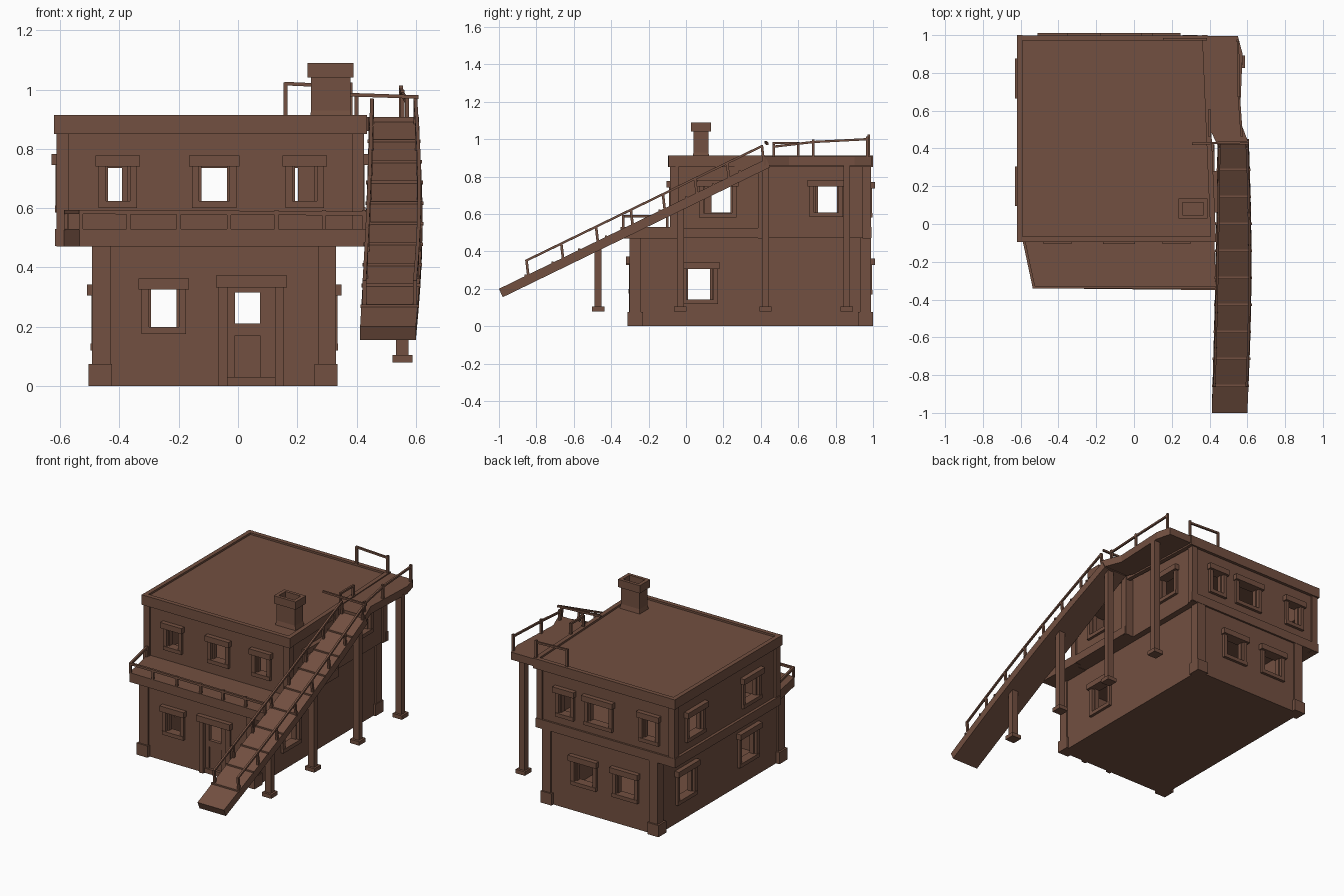
import bpy, bmesh, math
from mathutils import Vector, Matrix

if "Cube" in bpy.data.objects:
    bpy.data.objects.remove(bpy.data.objects["Cube"])

brown = bpy.data.materials.new("weathered_brown")
brown.diffuse_color = (0.17, 0.08, 0.052, 1)
brown.use_nodes = True
brown.node_tree.nodes["Principled BSDF"].inputs["Base Color"].default_value = brown.diffuse_color


def finish(name, bm):
    bmesh.ops.recalc_face_normals(bm, faces=bm.faces)
    me = bpy.data.meshes.new(name)
    bm.to_mesh(me)
    bm.free()
    me.materials.append(brown)
    ob = bpy.data.objects.new(name, me)
    bpy.context.collection.objects.link(ob)
    return ob


def box(bm, x0, x1, y0, y1, z0, z1):
    m = Matrix.Translation(((x0 + x1) / 2, (y0 + y1) / 2, (z0 + z1) / 2))
    bmesh.ops.create_cube(bm, size=1, matrix=m @ Matrix.Diagonal((x1 - x0, y1 - y0, z1 - z0, 1)))


def beam(bm, p, q, w=0.014):
    p, q = Vector(p), Vector(q)
    d = q - p
    rot = d.to_track_quat('Z', 'Y').to_matrix().to_4x4()
    bmesh.ops.create_cube(bm, size=1, matrix=Matrix.Translation((p + q) / 2) @ rot
                          @ Matrix.Diagonal((w, w, d.length + w * 0.6, 1)))


def prism(bm, pts, z0, z1):
    lo = [bm.verts.new((x, y, z0)) for x, y in pts]
    hi = [bm.verts.new((x, y, z1)) for x, y in pts]
    bm.faces.new(lo[::-1])
    bm.faces.new(hi)
    for i in range(len(pts)):
        j = (i + 1) % len(pts)
        bm.faces.new((lo[i], lo[j], hi[j], hi[i]))


def wall_box(bm, side, plane, u0, u1, d0, d1, z0, z1):
    """Box on a wall: u runs along the wall, d is distance outward from it."""
    s = -1 if side in ("front", "left") else 1
    a, b = sorted((plane + s * d0, plane + s * d1))
    if side in ("front", "back"):
        box(bm, u0, u1, a, b, z0, z1)
    else:
        box(bm, a, b, u0, u1, z0, z1)


def window(cut, frame, side, plane, u, w, z0, z1):
    h, t = w / 2, 0.024
    wall_box(cut, side, plane, u - h + t, u + h - t, -0.12, 0.05, z0 + t, z1 - t)
    for s in (-1, 1):
        a, b = sorted((u + s * h, u + s * (h - t)))
        wall_box(frame, side, plane, a, b, -0.03, 0.015, z0, z1)
        a, b = sorted((u + s * (h - t), u + s * (h - t - 0.008)))
        wall_box(frame, side, plane, a, b, -0.035, -0.005, z0 + t, z1 - t)
    wall_box(frame, side, plane, u - h, u + h, -0.03, 0.018, z0, z0 + t)
    wall_box(frame, side, plane, u - h - 0.01, u + h + 0.01, -0.03, 0.03, z1 - t, z1 + 0.012)


def carve(wall, cut, name):
    cutter = finish(name, cut)
    cutter.hide_render = True
    mod = wall.modifiers.new("openings", 'BOOLEAN')
    mod.operation, mod.solver, mod.object, mod.use_self = 'DIFFERENCE', 'EXACT', cutter, True
    bpy.context.view_layer.objects.active = wall
    bpy.ops.object.modifier_apply(modifier=mod.name)
    bpy.data.objects.remove(cutter, do_unlink=True)


# Ground floor walls with openings
bm, cut, fr = bmesh.new(), bmesh.new(), bmesh.new()
box(bm, -0.48, 0.32, -0.29, 0.98, 0, 0.475)
lower = finish("ground_floor_walls", bm)
box(cut, -0.44, 0.28, -0.25, 0.94, 0.02, 0.45)
window(cut, fr, "front", -0.29, -0.25, 0.15, 0.175, 0.35)
for u in (-0.26, 0.035):
    window(cut, fr, "back", 0.98, u, 0.18, 0.17, 0.35)
for u in (0.06, 0.69):
    window(cut, fr, "left", -0.48, u, 0.2, 0.12, 0.33)
window(cut, fr, "right", 0.32, 0.075, 0.19, 0.12, 0.33)
wall_box(cut, "front", -0.29, -0.04, 0.13, -0.1, 0.05, 0.03, 0.335)
carve(lower, cut, "ground_floor_cutter")
finish("ground_floor_window_frames", fr)

# Front door: surround, lintel and a leaf with an open upper light
bm = bmesh.new()
for a, b in ((-0.065, -0.035), (0.125, 0.155)):
    wall_box(bm, "front", -0.29, a, b, -0.03, 0.015, 0, 0.34)
wall_box(bm, "front", -0.29, -0.075, 0.165, -0.03, 0.03, 0.333, 0.372)
finish("door_surround", bm)
bm = bmesh.new()
for a, b, z0, z1, d in ((-0.038, -0.01, 0.03, 0.335, -0.01), (0.075, 0.128, 0.03, 0.335, -0.01),
                        (-0.01, 0.075, 0.315, 0.335, -0.012), (-0.01, 0.075, 0.17, 0.21, -0.012),
                        (-0.01, 0.075, 0.03, 0.17, -0.018)):
    wall_box(bm, "front", -0.29, a, b, -0.035, d, z0, z1)
finish("door_leaf", bm)

# Ground floor corner pillars with footings
bm = bmesh.new()
for x0, x1 in ((-0.492, -0.43), (0.27, 0.33)):
    for y0, y1 in ((-0.302, -0.24), (0.93, 0.99)):
        box(bm, x0, x1, y0, y1, 0, 0.475)
        box(bm, x0 - 0.012, x1 + 0.005, y0 - 0.01, y1 + 0.01, 0, 0.075)
finish("corner_pillars", bm)

# Upper floor walls, overhanging left and front right
bm, cut, fr = bmesh.new(), bmesh.new(), bmesh.new()
prism(bm, [(-0.6, -0.075), (0.415, -0.075), (0.41, 0.42), (0.36, 0.42), (0.36, 0.98), (-0.6, 0.98)],
      0.472, 0.9)
upper = finish("upper_floor_walls", bm)
box(cut, -0.56, 0.32, -0.035, 0.94, 0.51, 0.865)
for u in (-0.405, -0.08, 0.225):
    window(cut, fr, "front", -0.075, u, 0.15 if u == -0.08 else 0.13, 0.6, 0.765)
for u, w in ((-0.43, 0.14), (-0.07, 0.2), (0.17, 0.13)):
    window(cut, fr, "back", 0.98, u, w, 0.58, 0.76)
for u in (0.2, 0.77):
    window(cut, fr, "left", -0.6, u, 0.19, 0.585, 0.77)
window(cut, fr, "right", 0.412, 0.17, 0.2, 0.58, 0.77)
window(cut, fr, "right", 0.36, 0.75, 0.18, 0.585, 0.77)
carve(upper, cut, "upper_floor_cutter")
finish("upper_floor_window_frames", fr)

# Upper floor corner posts and base band
bm = bmesh.new()
for x0, x1, y0, y1 in ((-0.612, -0.57, -0.085, -0.04), (0.385, 0.425, -0.085, -0.04),
                       (-0.612, -0.57, 0.945, 0.99), (0.33, 0.37, 0.945, 0.99), (0.385, 0.42, 0.385, 0.425)):
    box(bm, x0, x1, y0, y1, 0.47, 0.9)
box(bm, -0.615, 0.375, 0.97, 0.992, 0.472, 0.53)
box(bm, -0.618, -0.59, -0.085, 0.992, 0.472, 0.53)
box(bm, 0.40, 0.425, -0.085, 0.42, 0.472, 0.525)
finish("upper_floor_trim", bm)

# Roof slab with a raised rim
roof = [(-0.605, -0.08), (0.42, -0.08), (0.375, 0.985), (-0.605, 0.985)]
bm = bmesh.new()
prism(bm, roof, 0.885, 0.902)
finish("roof_slab", bm)
bm = bmesh.new()
for i, (x, y) in enumerate(roof):
    nx, ny = roof[(i + 1) % 4]
    d = Vector((nx - x, ny - y)).normalized()
    n = Vector((-d.y, d.x)) * 0.014
    e = d * 0.015
    prism(bm, [(x - n.x - e.x, y - n.y - e.y), (nx - n.x + e.x, ny - n.y + e.y),
               (nx + n.x + e.x, ny + n.y + e.y), (x + n.x - e.x, y + n.y - e.y)], 0.85, 0.914)
finish("roof_rim", bm)

# Chimney: flared shaft and open cap
bm = bmesh.new()
for z, g in ((0.9, 0.006), (0.93, 0), (1.03, 0)):
    for x, y in ((-1, -1), (1, -1), (1, 1), (-1, 1)):
        bm.verts.new((0.313 + x * (0.066 + g), 0.08 + y * (0.04 + g), z))
bm.verts.ensure_lookup_table()
for k in (0, 4):
    for i in range(4):
        j = (i + 1) % 4
        bm.faces.new([bm.verts[n] for n in (k + i, k + j, k + j + 4, k + i + 4)])
box(bm, 0.247, 0.379, 0.04, 0.12, 1.02, 1.05)
for x0, x1, y0, y1 in ((0.235, 0.39, 0.028, 0.048), (0.235, 0.39, 0.114, 0.134),
                       (0.235, 0.258, 0.048, 0.114), (0.367, 0.39, 0.048, 0.114)):
    box(bm, x0, x1, y0, y1, 1.04, 1.09)
finish("chimney", bm)

# Balcony slab with railing
bm = bmesh.new()
prism(bm, [(-0.59, -0.07), (-0.535, -0.34), (0.435, -0.35), (0.425, -0.07)], 0.47, 0.53)
finish("balcony_slab", bm)
bm = bmesh.new()
for x in (-0.53, -0.37, -0.2, -0.03, 0.13, 0.29, 0.425):
    beam(bm, (x, -0.335, 0.53), (x, -0.335, 0.59))
beam(bm, (-0.53, -0.335, 0.587), (0.425, -0.335, 0.582))
beam(bm, (-0.53, -0.335, 0.587), (-0.58, -0.1, 0.587))
beam(bm, (-0.58, -0.1, 0.53), (-0.58, -0.1, 0.59))
finish("balcony_railing", bm)


# Bowed ramp swept from a few stations
def ramp_at(t):
    """Left x, right x, y and top height of the ramp at t in 0..1."""
    bow = 0.018 * math.sin(math.pi * t)
    return 0.412 + 0.03 * t + bow * 0.2, 0.6 + 0.008 * t + bow, -1 + 1.43 * t, 0.2 + 0.695 * t


bm = bmesh.new()
rings = []
for k in range(9):
    l, r, y, z = ramp_at(k / 8)
    rings.append([bm.verts.new(c) for c in ((l, y, z), (r, y, z), (r, y + 0.02, z - 0.045), (l, y + 0.02, z - 0.045))])
for a, b in zip(rings, rings[1:]):
    for i in range(4):
        j = (i + 1) % 4
        bm.faces.new((a[i], a[j], b[j], b[i]))
bm.faces.new(rings[0][::-1])
bm.faces.new(rings[-1])
for k in range(1, 10):
    l, r, y, z = ramp_at(k / 10)
    beam(bm, (l, y, z), (r, y, z), 0.012)
finish("ramp_deck", bm)

# Ramp railings on both sides, with a bar across the top
bm = bmesh.new()
for side in (0, 1):
    prev = None
    for t in (0.11, 0.24, 0.37, 0.5, 0.62, 0.74, 0.86, 0.99):
        c = ramp_at(t)
        x = c[side] + (0.01, -0.01)[side]
        top = (x, c[2] - 0.01, c[3] + 0.075)
        beam(bm, (x, c[2], c[3] - 0.01), top)
        if prev:
            beam(bm, prev, top, 0.012)
        prev = top
beam(bm, (0.31, 0.425, 0.985), (0.605, 0.435, 0.975), 0.012)
finish("ramp_railing", bm)

# Landing beside the roof
bm = bmesh.new()
prism(bm, [(0.36, 0.995), (0.55, 0.995), (0.575, 0.9), (0.56, 0.55), (0.61, 0.42), (0.44, 0.42), (0.39, 0.53)],
      0.86, 0.908)
finish("landing", bm)
bm = bmesh.new()
outer = [(0.57, 0.47, 0.96), (0.555, 0.68, 0.985), (0.55, 0.97, 1.0)]
for i, p in enumerate(outer):
    beam(bm, (p[0], p[1], 0.9), (p[0], p[1], p[2] + 0.01))
    if i:
        beam(bm, outer[i - 1], p, 0.012)
for x in (0.16, 0.38):
    beam(bm, (x, 0.978, 0.9), (x, 0.978, 1.02))
beam(bm, (0.16, 0.978, 1.02), (0.38, 0.978, 1.01), 0.012)
for y in (0.47, 0.6):
    beam(bm, (0.4, y, 0.9), (0.4, y, 0.98))
beam(bm, (0.4, 0.47, 0.98), (0.4, 0.6, 0.98), 0.012)
finish("landing_railing", bm)

# Support posts with square feet
bm = bmesh.new()
for y, top in ((-0.47, 0.43), (-0.03, 0.64), (0.425, 0.87), (0.86, 0.87)):
    box(bm, 0.533, 0.575, y - 0.018, y + 0.018, 0.09, top)
    box(bm, 0.522, 0.588, y - 0.033, y + 0.033, 0.08, 0.105)
finish("support_posts", bm)
